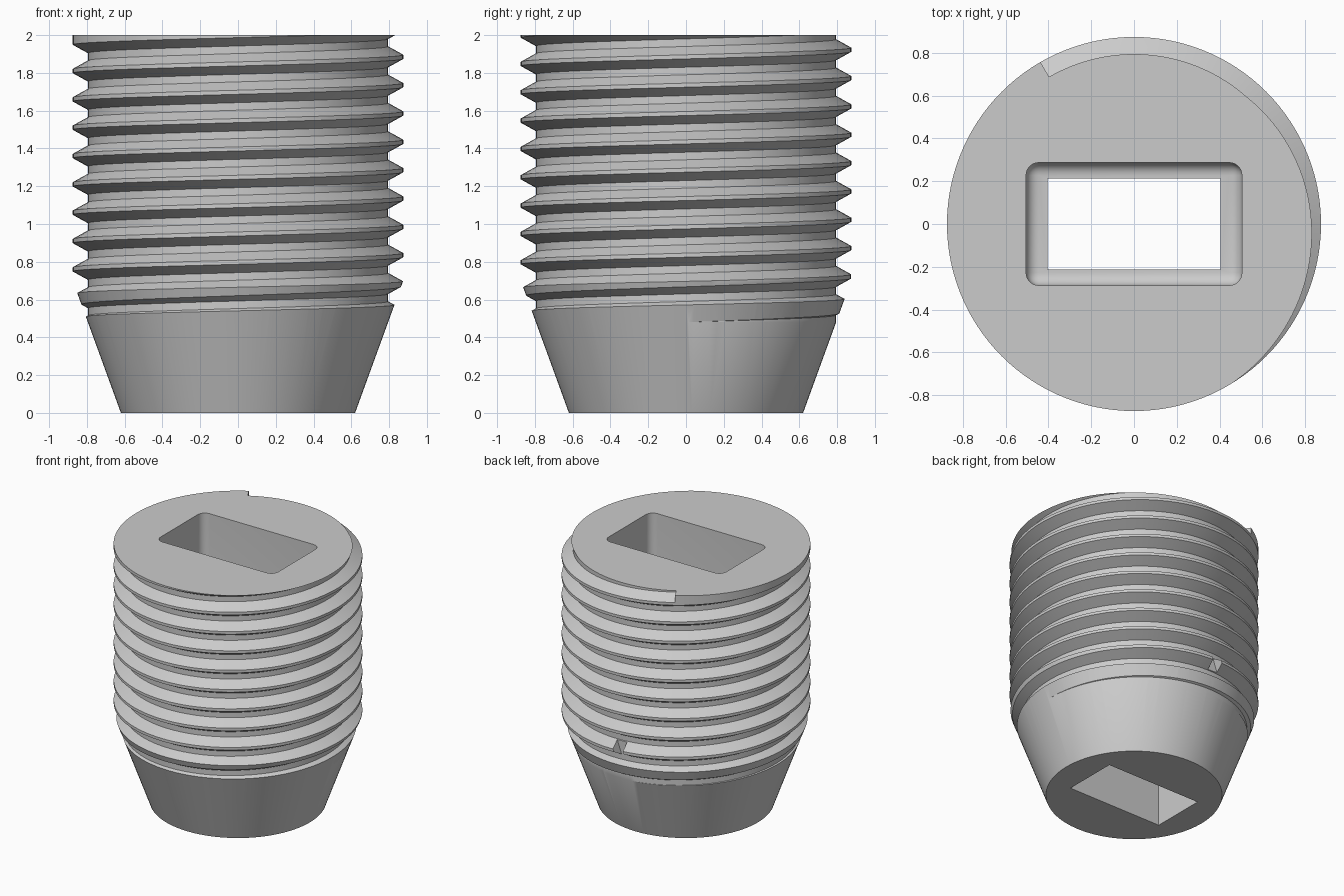
import bpy, bmesh
from math import radians, cos, sin
from mathutils import Matrix

old = bpy.data.objects.get("Cube")
if old:
    bpy.data.objects.remove(old)

SEGMENTS = 120
STEP = 360 / SEGMENTS
CREST, ROOT, PITCH = 0.875, 0.795, 0.15
FOOT, TAPER_TOP = 0.62, 0.70

steel = bpy.data.materials.new("grey_steel")
steel.use_nodes = True
colour = (0.6, 0.6, 0.6, 1)
steel.diffuse_color = colour
steel.node_tree.nodes["Principled BSDF"].inputs["Base Color"].default_value = colour


def ring(bm, profile, degrees, lift=0.0):
    a = radians(degrees)
    return [bm.verts.new((r * cos(a), r * sin(a), z + lift)) for r, z in profile]


def bridge(bm, first, second):
    n = len(first)
    for i in range(n):
        j = (i + 1) % n
        bm.faces.new((first[i], second[i], second[j], first[j]))


def finish(bm, name):
    bmesh.ops.recalc_face_normals(bm, faces=bm.faces)
    mesh = bpy.data.meshes.new(name)
    bm.to_mesh(mesh)
    bm.free()
    obj = bpy.data.objects.new(name, mesh)
    bpy.context.collection.objects.link(obj)
    return obj


def box(name, size, centre, turn=None, bevel=0.0):
    bm = bmesh.new()
    bmesh.ops.create_cube(bm, size=1, matrix=Matrix.Diagonal((*size, 1)))
    if bevel:
        bmesh.ops.bevel(bm, geom=bm.edges[:], offset=bevel, segments=6,
                        profile=0.5, affect='EDGES')
    bm.transform(Matrix.Translation(centre) @ (turn or Matrix.Identity(4)))
    return finish(bm, name)


# Plug body: tapered foot below a plain cylinder
bm = bmesh.new()
levels = [(FOOT, 0), (CREST, TAPER_TOP), (CREST, 2)]
rings = []
for r, z in levels:
    rings.append([ring(bm, [(r, z)], i * STEP)[0] for i in range(SEGMENTS)])
for low, high in zip(rings, rings[1:]):
    bridge(bm, low, high)
bm.faces.new(rings[0])
bm.faces.new(rings[-1])
plug = finish(bm, "threaded_plug")

# Thread groove: a trapezoid swept along a rising helix
bm = bmesh.new()
groove = [(ROOT, -0.02), (CREST + 0.005, -0.067), (CREST + 0.005, 0.067), (ROOT, 0.02)]
start, end = -15 - 360 * 10, 120
sections = []
for i in range(int((end - start) / STEP) + 1):
    degrees = start + i * STEP
    sections.append(ring(bm, groove, degrees, 1.96 + PITCH * degrees / 360))
for a, b in zip(sections, sections[1:]):
    bridge(bm, a, b)
bm.faces.new(sections[0])
bm.faces.new(sections[-1])
thread_cutter = finish(bm, "thread_cutter")

# Socket with rounded corners, through slot, and a small nick in a thread
cutters = [
    thread_cutter,
    box("socket_cutter", (1.01, 0.575, 1.2), (0, 0, 1.6), bevel=0.06),
    box("slot_cutter", (0.81, 0.425, 3), (0, 0, 0.8)),
    box("nick_cutter", (0.08, 0.16, 0.13), (-0.03, 0.88, 0.725),
        Matrix.Rotation(radians(20), 4, 'Y')),
]
for cutter in cutters:
    cutter.hide_render = True
    cut = plug.modifiers.new(cutter.name, 'BOOLEAN')
    cut.operation = 'DIFFERENCE'
    cut.solver = 'EXACT'
    cut.object = cutter

# Keep the cut result and drop the cutters
graph = bpy.context.evaluated_depsgraph_get()
result = bpy.data.meshes.new_from_object(plug.evaluated_get(graph))
plug.modifiers.clear()
plug.data = result
for cutter in cutters:
    bpy.data.objects.remove(cutter)
result.materials.clear()
result.materials.append(steel)

bpy.ops.object.select_all(action='DESELECT')
plug.select_set(True)
bpy.context.view_layer.objects.active = plug
bpy.ops.object.shade_smooth_by_angle(angle=radians(25))
